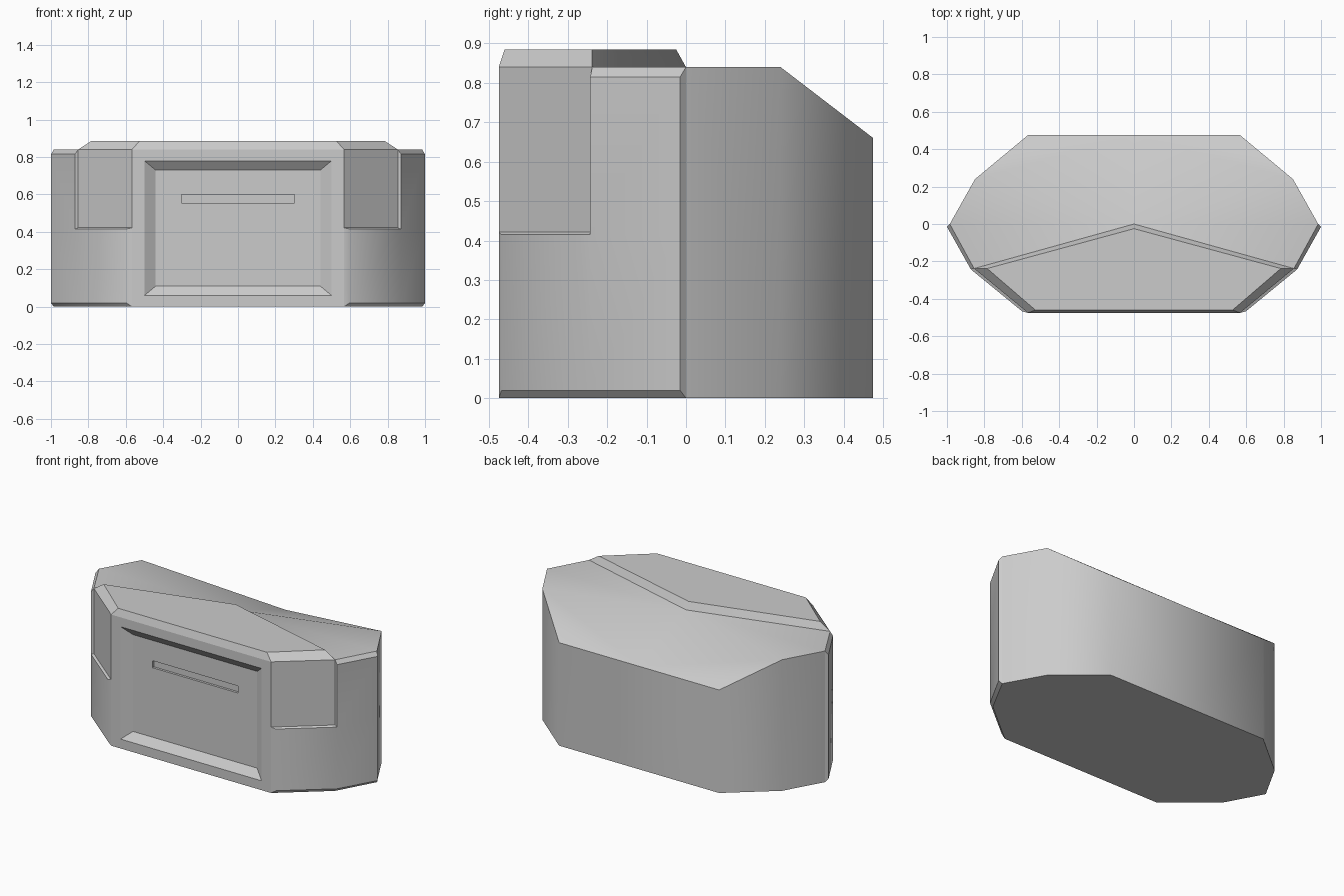
import bpy, bmesh
from math import radians

if "Cube" in bpy.data.objects:
    bpy.data.objects.remove(bpy.data.objects["Cube"])


def finish(name, bm, mirror=True):
    """Mirror the half across x, weld it and make an object."""
    if mirror:
        bmesh.ops.mirror(bm, geom=bm.verts[:] + bm.edges[:] + bm.faces[:],
                         axis='X', merge_dist=0.0001)
    bmesh.ops.remove_doubles(bm, verts=bm.verts[:], dist=0.0005)
    bmesh.ops.recalc_face_normals(bm, faces=bm.faces[:])
    me = bpy.data.meshes.new(name)
    bm.to_mesh(me)
    bm.free()
    ob = bpy.data.objects.new(name, me)
    bpy.context.collection.objects.link(ob)
    return ob


def face(bm, pts):
    """Face from points, skipping repeated ones."""
    pts = list(dict.fromkeys(tuple(p) for p in pts))
    if len(pts) > 2:
        bm.faces.new([bm.verts.new(p) for p in pts])


def strips(bm, rows):
    for a, b in zip(rows, rows[1:]):
        for i in range(len(a) - 1):
            face(bm, [a[i], a[i + 1], b[i + 1], b[i]])


def at(pts, z):
    return [(x, y, z) for x, y in pts]


def activate(ob):
    bpy.ops.object.select_all(action='DESELECT')
    ob.select_set(True)
    bpy.context.view_layer.objects.active = ob


def smooth(ob, angle):
    activate(ob)
    bpy.ops.object.shade_smooth_by_angle(angle=radians(angle))


def cut(ob, cutter):
    mod = ob.modifiers.new("cut", 'BOOLEAN')
    mod.object, mod.operation, mod.solver = cutter, 'DIFFERENCE', 'EXACT'
    activate(ob)
    bpy.ops.object.modifier_apply(modifier=mod.name)
    bpy.data.objects.remove(cutter)


def frustum(name, rings):
    """Closed block from rectangles (half width, z low, z high, y)."""
    bm = bmesh.new()
    loops = [[(-w, y, lo), (w, y, lo), (w, y, hi), (-w, y, hi)]
             for w, lo, hi, y in rings]
    strips(bm, [r + r[:1] for r in loops])
    face(bm, loops[0])
    face(bm, loops[-1])
    return finish(name, bm, mirror=False)


# Core body: half outline from back centre round to front centre
A, B, C = (0.985, 0), (0.855, -0.238), (0.567, -0.475)
outline = [(0, 0.475), (0.567, 0.475), (0.85, 0.24), A, B, C, (0, -0.475)]
heights = [0.66, 0.66] + [0.84] * 5
base = at(outline, 0)
top = [(x, y, h) for (x, y), h in zip(outline, heights)]
bm = bmesh.new()
strips(bm, [base, top])
face(bm, base)

# Sloping back of the top, fanning from the ridge point
ridge = (0, 0, 0.84)
face(bm, [ridge, top[4], top[3], top[2]])
face(bm, [ridge, top[2], top[0]])
face(bm, [top[2], top[1], top[0]])

# Raised front top plate with chamfered rim
plate = at([(0, -0.025), (0.785, -0.238), (0.527, -0.46), (0, -0.46)], 0.885)
strips(bm, [[ridge] + top[4:], plate])
face(bm, plate)
core = finish("body", bm)

# Front panel recess and slot
D = 0.04
cut(core, frustum("recess_cutter", [(0.515, 0.0475, 0.7925, -0.475 - D / 4),
                                    (0.44, 0.11, 0.73, -0.475 + D)]))
cut(core, frustum("slot_cutter", [(0.303, 0.555, 0.6, -0.5),
                                  (0.303, 0.555, 0.6, -0.475 + D + 0.015)]))
smooth(core, 45)
for e in core.data.edges:
    if all(core.data.vertices[v].co.y < -0.2 for v in e.vertices):
        e.use_edge_sharp = True

# Outer side shell: low at the front corners, full height further back
A2, B2, C2 = (1.0, -0.015), (0.872, -0.243), (0.597, -0.468)
outer, inner = [C, C2, B2, A2, A], [C, C, B, A, A]
bm = bmesh.new()
strips(bm, [at(inner, 0), at(outer, 0.02), at(outer, 0.415)])
strips(bm, [at([C, C2, B2, B], 0.415), at([C, C, B, B], 0.422)])
strips(bm, [at([B, B2, A2, A], 0.415), at([B, B2, A2, A], 0.815),
            at([B, B, A, A], 0.84)])
smooth(finish("side_shell", bm), 30)
